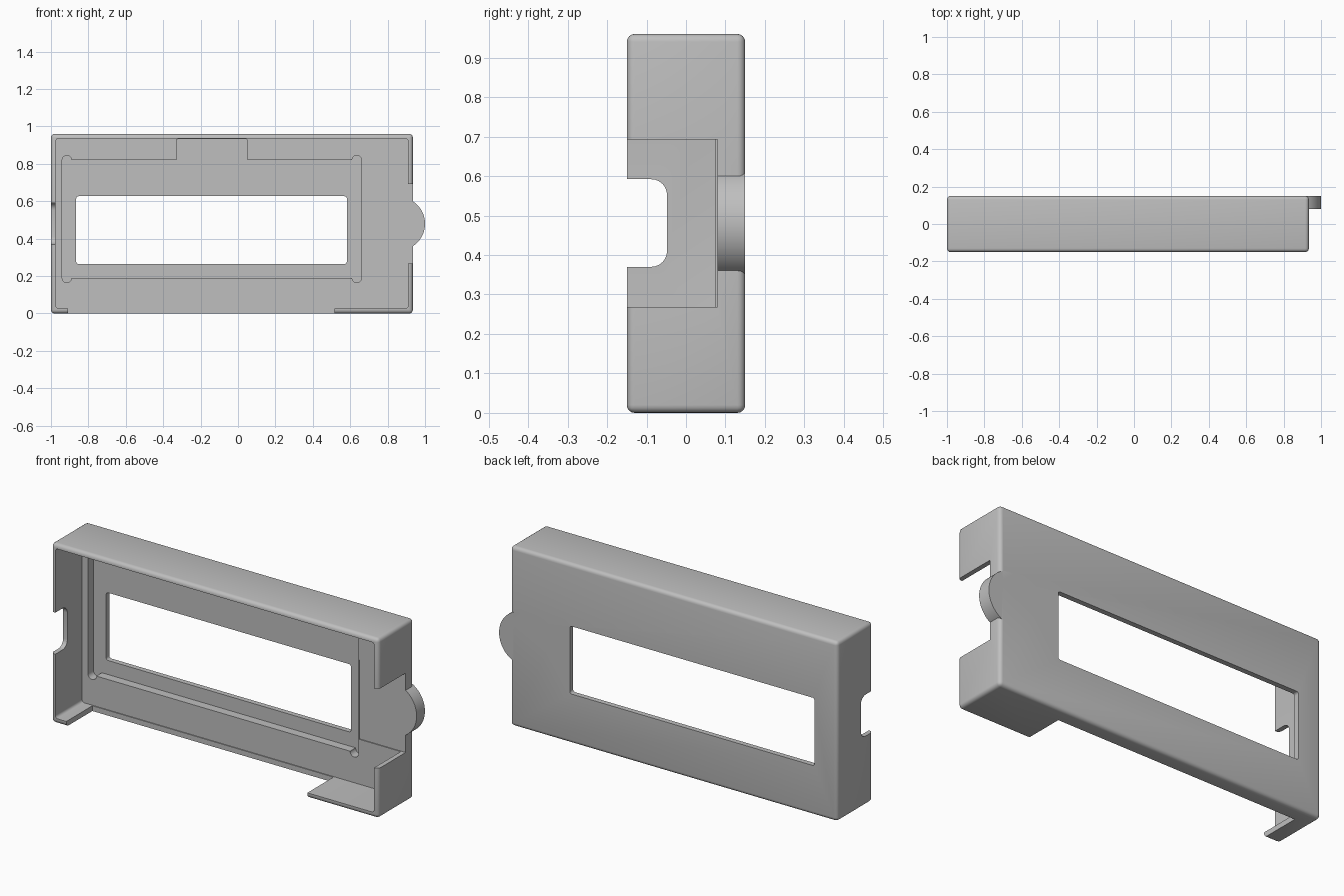
import bpy, bmesh
from math import radians
from mathutils import Matrix

if "Cube" in bpy.data.objects:
    bpy.data.objects.remove(bpy.data.objects["Cube"])

grey = bpy.data.materials.new("light_grey_plastic")
grey.use_nodes = True
colour = (0.52, 0.52, 0.52, 1)
grey.diffuse_color = colour
grey.node_tree.nodes["Principled BSDF"].inputs["Base Color"].default_value = colour


def finish(bm, name):
    mesh = bpy.data.meshes.new(name)
    bm.to_mesh(mesh)
    bm.free()
    mesh.materials.append(grey)
    obj = bpy.data.objects.new(name, mesh)
    bpy.context.collection.objects.link(obj)
    return obj


def box(name, xs, ys, zs, radius=0, axes=(), segments=4):
    """Box between limits; edges running along the given axes are rounded."""
    bm = bmesh.new()
    bmesh.ops.create_cube(bm, size=1)
    for v in bm.verts:
        for i, (low, high) in enumerate((xs, ys, zs)):
            v.co[i] = low if v.co[i] < 0 else high
    if radius:
        edges = [e for e in bm.edges
                 if any(abs((e.verts[0].co - e.verts[1].co)[a]) > 1e-5 for a in axes)]
        bmesh.ops.bevel(bm, geom=edges, offset=radius, segments=segments,
                        profile=0.5, affect='EDGES')
    return finish(bm, name)


def disc(name, x, z, radius, ys, sides):
    """Cylinder lying along y."""
    bm = bmesh.new()
    bmesh.ops.create_cone(bm, cap_ends=True, segments=sides, radius1=radius,
                          radius2=radius, depth=ys[1] - ys[0])
    place = Matrix.Translation((x, sum(ys) / 2, z)) @ Matrix.Rotation(radians(90), 4, 'X')
    bmesh.ops.transform(bm, matrix=place, verts=bm.verts)
    return finish(bm, name)


def combine(target, tool, operation='DIFFERENCE'):
    tool.hide_render = True
    mod = target.modifiers.new("combine", 'BOOLEAN')
    mod.operation, mod.object, mod.solver = operation, tool, 'EXACT'
    bpy.context.view_layer.objects.active = target
    bpy.ops.object.modifier_apply(modifier=mod.name)
    bpy.data.objects.remove(tool)


# Rounded outer body with the round thumb tab on its side
frame = box("bezel_frame", (-1, 0.935), (-0.15, 0.15), (0, 0.96), 0.02, (0, 1, 2))
combine(frame, disc("side_tab", 0.857, 0.48, 0.143, (0.078, 0.15), 64), 'UNION')

# Main cavity, open at the front
floor = 0.075
combine(frame, box("cavity", (-0.975, 0.91), (-0.3, floor), (0.028, 0.935), 0.015, (1,)))

# Display pocket with relieved corners and an upper connector recess
pocket = (-0.1, 0.122)
combine(frame, box("pocket", (-0.94, 0.66), pocket, (0.19, 0.82)))
for x in (-0.915, 0.635):
    for z in (0.19, 0.82):
        combine(frame, disc("corner_relief", x, z, 0.025, pocket, 24))
combine(frame, box("connector_recess", (-0.33, 0.05), pocket, (0.7, 0.934), 0.012, (1,)))

# Display window
combine(frame, box("window", (-0.865, 0.582), (0, 0.3), (0.265, 0.627), 0.012, (1,)))

# Openings in the side and bottom walls
combine(frame, box("right_opening", (0.661, 1.2), (-0.3, 0.08), (0.268, 0.692)))
combine(frame, box("left_notch", (-1.2, -0.95), (-0.3, -0.048), (0.37, 0.592), 0.04, (0,), 6))
combine(frame, box("bottom_opening", (-0.91, 0.515), (-0.3, 0.07), (-0.2, 0.06)))

# Smooth the rounded edges only
bpy.ops.object.select_all(action='DESELECT')
frame.select_set(True)
bpy.context.view_layer.objects.active = frame
bpy.ops.object.shade_smooth_by_angle(angle=radians(32))
